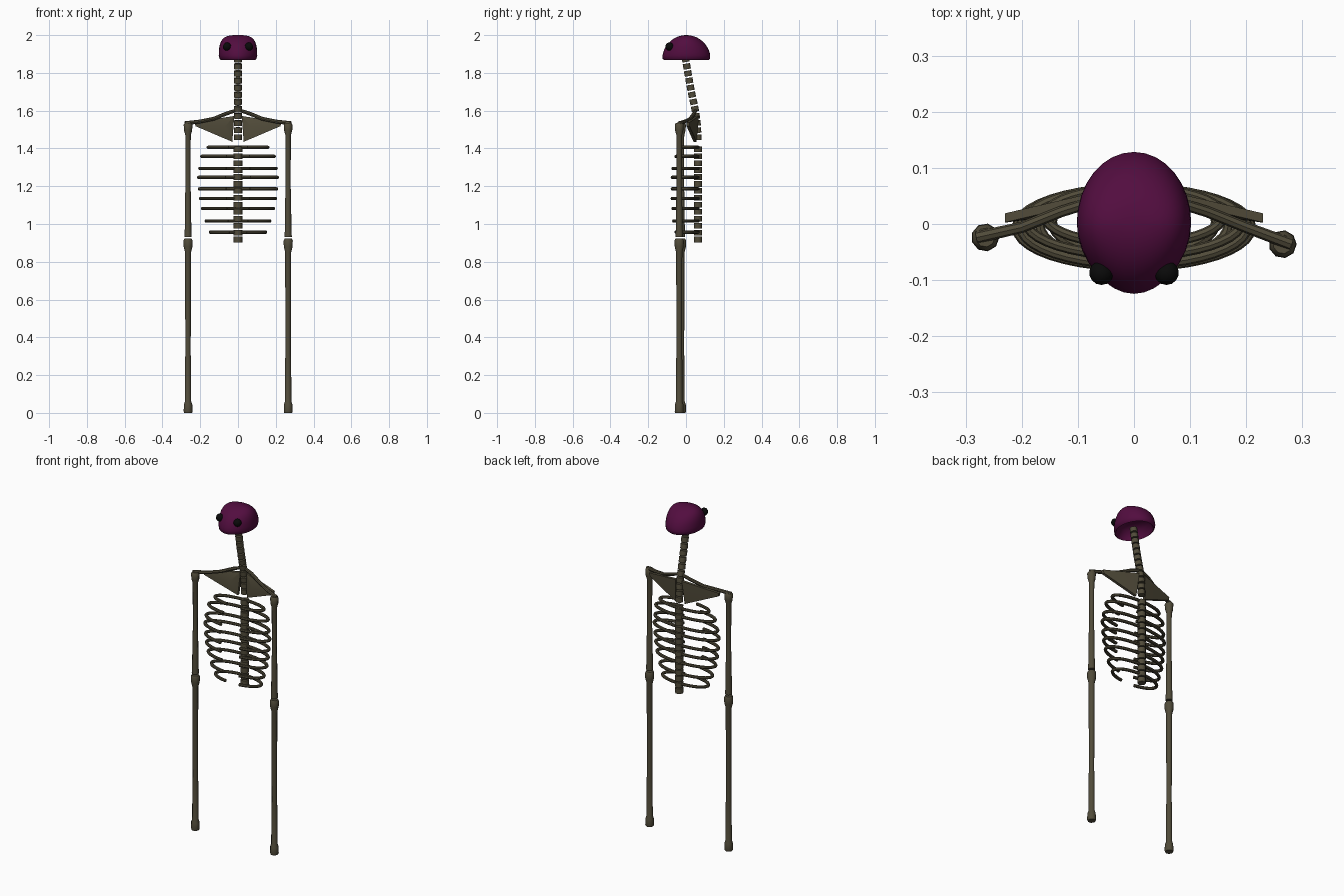
import bpy, bmesh, math
from mathutils import Vector

if "Cube" in bpy.data.objects:
    bpy.data.objects.remove(bpy.data.objects["Cube"])


def material(name, rgb):
    m = bpy.data.materials.new(name)
    m.diffuse_color = (*rgb, 1)
    m.use_nodes = True
    m.node_tree.nodes["Principled BSDF"].inputs["Base Color"].default_value = m.diffuse_color
    return m


BONE = material("dark_bone", (0.082, 0.071, 0.042))
PURPLE = material("deep_purple", (0.085, 0.004, 0.05))
BLACK = material("black", (0.003, 0.003, 0.003))


def finish(name, bm, mat, angle=40):
    bmesh.ops.recalc_face_normals(bm, faces=bm.faces)
    me = bpy.data.meshes.new(name)
    bm.to_mesh(me)
    bm.free()
    me.materials.append(mat)
    ob = bpy.data.objects.new(name, me)
    bpy.context.collection.objects.link(ob)
    bpy.ops.object.select_all(action='DESELECT')
    ob.select_set(True)
    bpy.context.view_layer.objects.active = ob
    bpy.ops.object.shade_smooth_by_angle(angle=math.radians(angle))
    return ob


def skin(bm, rings, cap=True):
    """Bridge a list of point rings into a closed tube."""
    vs = [[bm.verts.new(p) for p in r] for r in rings]
    n = len(vs[0])
    for a, b in zip(vs, vs[1:]):
        for i in range(n):
            j = (i + 1) % n
            bm.faces.new((a[i], a[j], b[j], b[i]))
    if cap:
        bm.faces.new(vs[0])
        bm.faces.new(vs[-1])


def tube(bm, points, radii, sides=8):
    """Sweep a round section along a path."""
    pts = [Vector(p) for p in points]
    rings = []
    for i, p in enumerate(pts):
        d = (pts[min(i + 1, len(pts) - 1)] - pts[max(i - 1, 0)]).normalized()
        ref = Vector((0, 0, 1)) if abs(d.z) < 0.8 else Vector((0, 1, 0))
        u = d.cross(ref).normalized()
        v = d.cross(u)
        rings.append([p + radii[i] * (u * math.cos(a) + v * math.sin(a))
                      for a in (2 * math.pi * k / sides for k in range(sides))])
    skin(bm, rings)


# Skull: domed cap, boxy from the front and round from the side, hollow below
def skull_ring(z, sx, sy, n=32):
    ring = []
    for k in range(n):
        a = 2 * math.pi * k / n
        x, y = 0.102 * sx * math.cos(a), 0.128 * sy * math.sin(a)
        if y < 0:
            x *= 1 - 0.12 * (y / 0.128) ** 2
        ring.append((x, y + 0.002, z))
    return ring


rings = [skull_ring(1.93, 0.25, 0.25), skull_ring(1.915, 0.7, 0.7),
         skull_ring(1.88, 0.84, 0.86), skull_ring(1.868, 0.88, 0.92),
         skull_ring(1.874, 0.95, 0.98)]
for k in range(1, 13):
    s = math.sin(math.radians(7 * k + 2))
    rings.append(skull_ring(1.872 + 0.128 * s, (1 - s ** 3.4) ** (1 / 3.4), (1 - s * s) ** 0.5))
bm = bmesh.new()
skin(bm, rings)
finish("skull", bm, PURPLE, 50)

# Eyes
for side, tag in ((-1, "left"), (1, "right")):
    bm = bmesh.new()
    bmesh.ops.create_uvsphere(bm, u_segments=14, v_segments=9, radius=0.022)
    bmesh.ops.translate(bm, verts=bm.verts, vec=(side * 0.058, -0.087, 1.939))
    finish("eye_" + tag, bm, BLACK)


# Spine: stacked drums, the neck leaning forward
NECK = [(1.89, -0.005), (1.8, 0.01), (1.7, 0.028), (1.6, 0.05), (1.52, 0.06), (1.43, 0.064)]


def neck_y(z):
    for (z1, y1), (z0, y0) in zip(NECK, NECK[1:]):
        if z >= z0:
            return y0 + (y1 - y0) * (z - z0) / (z1 - z0)
    return NECK[-1][1]


def vertebra(bm, z, h, r):
    tube(bm, [(0, neck_y(z - h / 2), z - h / 2), (0, neck_y(z + h / 2), z + h / 2)], [r, r], 10)


bm = bmesh.new()
for k in range(12):
    vertebra(bm, 1.872 - 0.0375 * k, 0.029, 0.0205)
finish("neck_vertebrae", bm, BONE)
bm = bmesh.new()
for k in range(14):
    vertebra(bm, 1.396 - 0.0368 * k, 0.03, 0.0225)
finish("back_vertebrae", bm, BONE)

# Ribs: C-shaped hoops open at the front
RIBS = [(1.406, 0.158, 0.05), (1.358, 0.192, 0.06), (1.294, 0.202, 0.068),
        (1.247, 0.209, 0.07), (1.186, 0.204, 0.07), (1.135, 0.198, 0.07),
        (1.082, 0.188, 0.068), (1.016, 0.168, 0.066), (0.957, 0.146, 0.06)]
for side, tag in ((-1, "left"), (1, "right")):
    bm = bmesh.new()
    for z, w, d in RIBS:
        pts = []
        for k in range(19):
            a = math.radians(90 - 162 * k / 18)
            pts.append((side * w * math.cos(a), 0.064 - d + d * math.sin(a), z))
        tube(bm, pts, [0.009] * len(pts), 8)
    finish("ribs_" + tag, bm, BONE)

# Shoulders and arms
for side, tag in ((-1, "left"), (1, "right")):
    ax = side * 0.265
    ay = -0.03 - side * 0.006

    bm = bmesh.new()
    tube(bm, [(0, 0.052, 1.605), (side * 0.06, 0.044, 1.585), (side * 0.13, 0.022, 1.557),
              (side * 0.2, -0.006, 1.543), (side * 0.28, ay, 1.533)],
         [0.009, 0.010, 0.010, 0.010, 0.011], 8)
    finish("collarbone_" + tag, bm, BONE)

    # Shoulder blade: a thin wedge narrowing outward
    bm = bmesh.new()
    for x, y, z, t in ((0.02, 0.06, 1.572, 0.008), (0.03, 0.048, 1.435, 0.008),
                       (0.23, 0.011, 1.538, 0.008), (0.225, 0.011, 1.518, 0.008),
                       (0.07, 0.04, 1.515, 0.015)):
        for s in (-1, 1):
            bm.verts.new((side * x, y + s * t, z))
    bmesh.ops.convex_hull(bm, input=bm.verts)
    finish("shoulder_blade_" + tag, bm, BONE, 20)

    def limb(name, profile):
        b = bmesh.new()
        tube(b, [(ax, ay, z) for z, r in profile], [r for z, r in profile], 9)
        finish(name + "_" + tag, b, BONE)

    limb("upper_arm", [(1.536, 0.017), (1.525, 0.024), (1.495, 0.022), (1.47, 0.015),
                       (1.2, 0.0135), (1.16, 0.0155), (0.97, 0.018), (0.932, 0.02)])
    limb("forearm", [(0.922, 0.02), (0.912, 0.025), (0.88, 0.024), (0.85, 0.0165),
                     (0.31, 0.0145), (0.28, 0.0165), (0.06, 0.0175), (0.045, 0.023),
                     (0.008, 0.024), (0.0, 0.022)])
